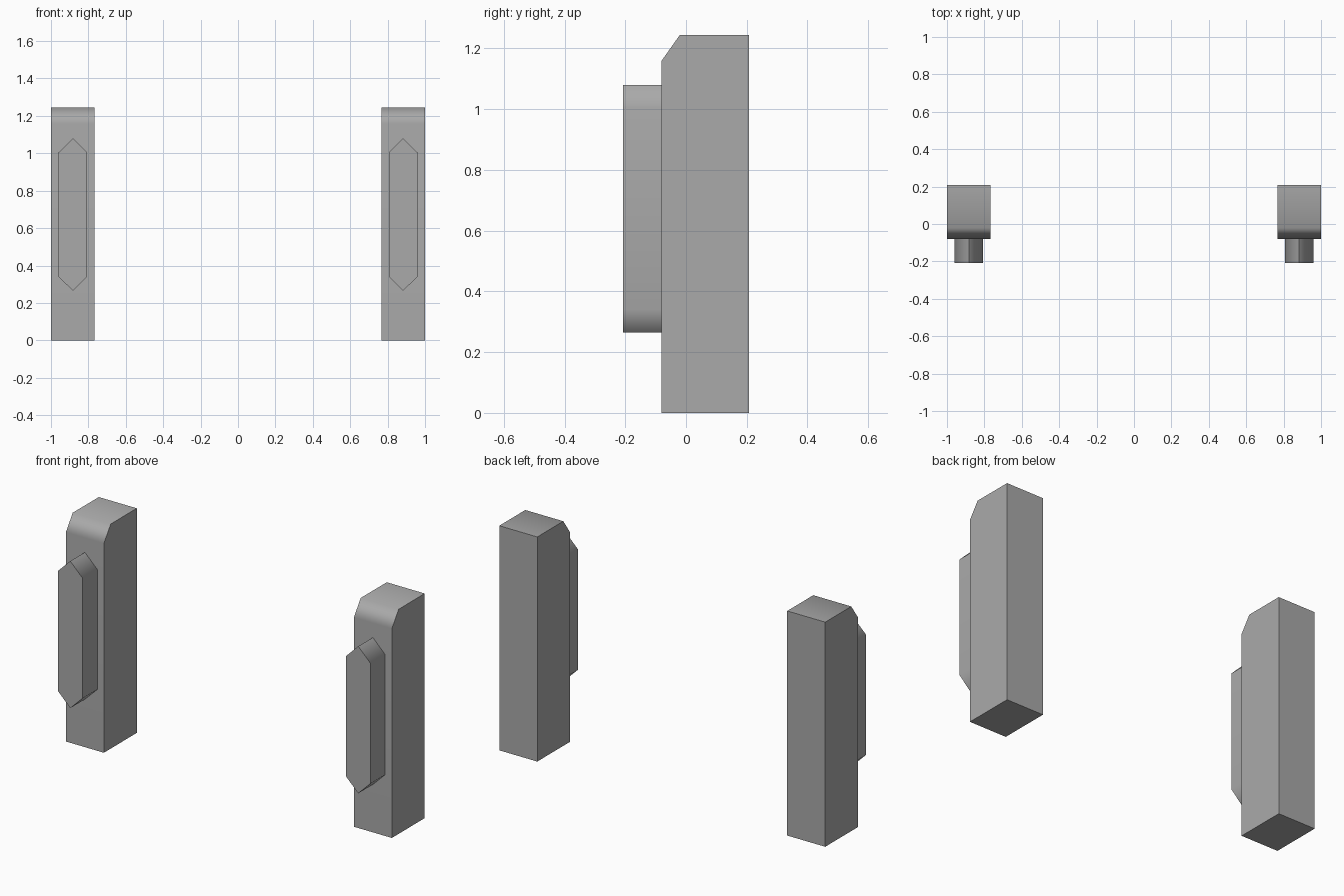
import bpy
import bmesh
import math
from mathutils import Vector

cube = bpy.data.objects.get("Cube")
if cube:
    bpy.data.objects.remove(cube, do_unlink=True)

# Single plain grey for everything
GREY = (0.4, 0.4, 0.4, 1.0)
grey = bpy.data.materials.new("plain_grey")
grey.use_nodes = True
grey.diffuse_color = GREY
grey.node_tree.nodes["Principled BSDF"].inputs["Base Color"].default_value = GREY


def prism(name, profile, offset):
    """Extrude a closed outline along an offset into a solid part."""
    bm = bmesh.new()
    face = bm.faces.new([bm.verts.new(p) for p in profile])
    grown = bmesh.ops.extrude_face_region(bm, geom=[face], use_keep_orig=True)
    moved = [v for v in grown["geom"] if isinstance(v, bmesh.types.BMVert)]
    bmesh.ops.translate(bm, verts=moved, vec=Vector(offset))
    bmesh.ops.recalc_face_normals(bm, faces=bm.faces)
    mesh = bpy.data.meshes.new(name)
    bm.to_mesh(mesh)
    bm.free()
    mesh.materials.append(grey)
    obj = bpy.data.objects.new(name, mesh)
    bpy.context.collection.objects.link(obj)

    # Soft slopes, crisp square corners, flat large faces
    bpy.ops.object.select_all(action="DESELECT")
    obj.select_set(True)
    bpy.context.view_layer.objects.active = obj
    bpy.ops.object.shade_smooth_by_angle(angle=math.radians(60))
    weighted = obj.modifiers.new("flat_faces", "WEIGHTED_NORMAL")
    weighted.keep_sharp = True
    return obj


FRONT, BACK, TOP = -0.08, 0.208, 1.245
POST_X, POST_W = 0.883, 0.233
PANEL_W, PANEL_DEPTH = 0.152, 0.128

for side, sign in (("left", 1), ("right", -1)):
    x = sign * POST_X

    # Upright post with a sloped front top edge
    x0 = x - POST_W / 2
    outline = [(FRONT, 0), (BACK, 0), (BACK, TOP), (-0.02, TOP), (FRONT, 1.16)]
    prism(side + "_post", [(x0, y, z) for y, z in outline], (POST_W, 0, 0))

    # Raised front panel with pointed ends
    h = PANEL_W / 2
    outline = [(0, 0.265), (h, 0.34), (h, 1.005), (0, 1.08), (-h, 1.005), (-h, 0.34)]
    prism(side + "_front_panel", [(x + dx, FRONT, z) for dx, z in outline],
          (0, -PANEL_DEPTH, 0))
